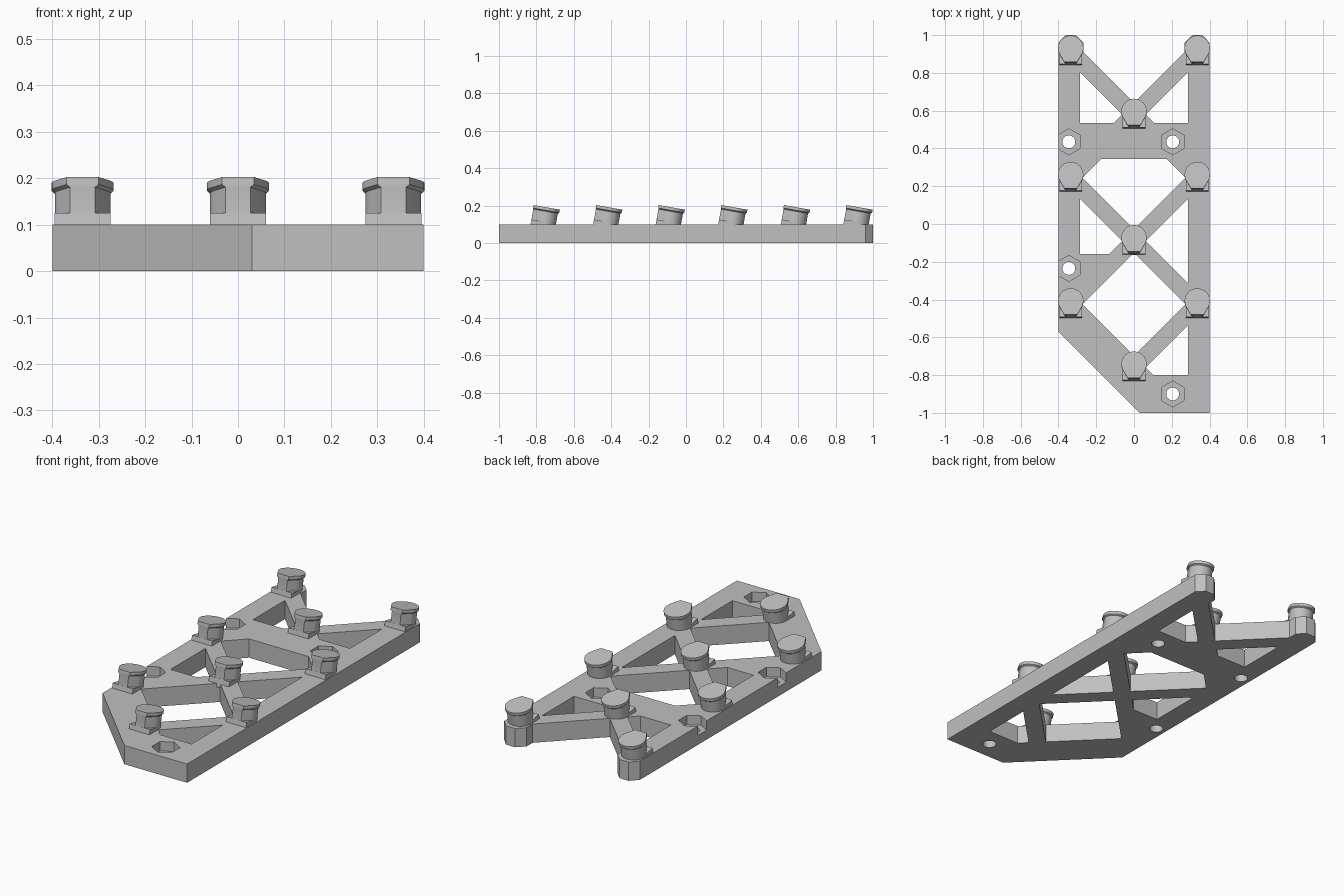
import bpy, bmesh, math
from mathutils import Matrix

cube = bpy.data.objects.get("Cube")
if cube:
    bpy.data.objects.remove(cube, do_unlink=True)

grey = bpy.data.materials.new("mid_grey")
grey.use_nodes = True
GREY = (0.53, 0.53, 0.53, 1)
grey.diffuse_color = GREY
grey.node_tree.nodes["Principled BSDF"].inputs["Base Color"].default_value = GREY

T = 0.1          # plate thickness
STEP = 0.3345    # spacing of peg rows
TILT = math.radians(-10)


def loft(bm, sections):
    """Capped solid through a list of (outline, height) sections."""
    rings = [[bm.verts.new((x, y, z)) for x, y in pts] for pts, z in sections]
    n = len(rings[0])
    for a, b in zip(rings, rings[1:]):
        for i in range(n):
            j = (i + 1) % n
            bm.faces.new((a[i], a[j], b[j], b[i]))
    bm.faces.new(rings[0][::-1])
    bm.faces.new(rings[-1])


def make(name, solids):
    bm = bmesh.new()
    for sections in solids:
        loft(bm, sections)
    bmesh.ops.recalc_face_normals(bm, faces=bm.faces)
    mesh = bpy.data.meshes.new(name)
    bm.to_mesh(mesh)
    bm.free()
    mesh.materials.append(grey)
    ob = bpy.data.objects.new(name, mesh)
    bpy.context.collection.objects.link(ob)
    return ob


def mirror(pts):
    return [(-x, y) for x, y in reversed(pts)]


def ngon(cx, cy, r, n, start=0.0):
    return [(cx + r * math.cos(start + math.tau * i / n),
             cy + r * math.sin(start + math.tau * i / n)) for i in range(n)]


# Plate outline, with chamfered arm ends and one cut-off corner
arm = [(0.4, 0.96), (0.362, 1), (0.308, 1), (0.268, 0.96), (0.268, 0.91)]
outline = [(0.03, -1), (0.4, -1)] + arm + [(0, 0.642)] + mirror(arm) + [(-0.4, -0.57)]
plate = make("truss_plate", [[(outline, 0), (outline, T)]])

# Openings between the rails and the crossing struts
upper_side = [(0.286, 0.804), (0.062, 0.58), (0.107, 0.535), (0.286, 0.535)]
openings = [
    upper_side,
    mirror(upper_side),
    [(-0.175, 0.343), (0.175, 0.343), (0.273, 0.245), (0, -0.028), (-0.273, 0.245)],
    [(-0.286, 0.134), (-0.062, -0.09), (-0.132, -0.16), (-0.286, -0.16)],
    [(0.286, 0.134), (0.062, -0.09), (0.286, -0.314)],
    [(0, -0.152), (0.273, -0.425), (0, -0.698), (-0.273, -0.425)],
    [(0.286, -0.536), (0.062, -0.76), (0.102, -0.8), (0.286, -0.8)],
]
holes = [(-0.345, 0.435), (0.205, 0.435), (-0.345, -0.235), (0.205, -0.9)]
openings += [ngon(x, y, 0.034, 32) for x, y in holes]
nuts = [ngon(x, y, 0.069, 6, math.pi / 2) for x, y in holes]

cutters = [
    make("opening_cutter", [[(p, -0.1), (p, 0.2)] for p in openings]),
    make("nut_pocket_cutter", [[(p, T / 2), (p, 0.2)] for p in nuts]),
]
for cutter in cutters:
    cutter.hide_render = True
    mod = plate.modifiers.new("cut", 'BOOLEAN')
    mod.operation = 'DIFFERENCE'
    mod.solver = 'EXACT'
    mod.object = cutter
bpy.context.view_layer.update()
cut_mesh = bpy.data.meshes.new_from_object(
    plate.evaluated_get(bpy.context.evaluated_depsgraph_get()))
plate.modifiers.clear()
plate.data = cut_mesh
for cutter in cutters:
    bpy.data.objects.remove(cutter, do_unlink=True)


def peg_outline(r, front):
    """Round at the back, tapering along tangents to a flat front."""
    a0, a1, n = -math.pi / 6, math.pi * 7 / 6, 28
    pts = [(r * math.cos(a0 + (a1 - a0) * i / n),
            r * math.sin(a0 + (a1 - a0) * i / n)) for i in range(n + 1)]
    w = (r - front / 2) / math.cos(math.pi / 6)
    return pts + [(-w, -front), (w, -front)]


# Pegs: square foot, tapered stem and overhanging cap, all leaning back
stem = peg_outline(0.06, 0.073)
cap = peg_outline(0.067, 0.075)
foot = [(-0.06, -0.0735), (0.06, -0.0735), (0.06, 0), (-0.06, 0)]
peg = make("peg", [
    [(foot, -0.03), (foot, 0.013)],
    [(stem, -0.03), (stem, 0.069), (cap, 0.075), (cap, 0.091)],
])
peg_mesh = peg.data
bpy.data.objects.remove(peg)

pegs = []
for row in range(6):
    for x in ((-0.335, 0.335) if row % 2 == 0 else (0,)):
        ob = bpy.data.objects.new(f"peg_{len(pegs) + 1}", peg_mesh)
        ob.matrix_world = (Matrix.Translation((x, 0.916 - row * STEP, T))
                           @ Matrix.Rotation(TILT, 4, 'X'))
        bpy.context.collection.objects.link(ob)
        pegs.append(ob)

bpy.ops.object.select_all(action='DESELECT')
for ob in (plate, pegs[0]):
    ob.select_set(True)
bpy.context.view_layer.objects.active = plate
bpy.ops.object.shade_smooth_by_angle(angle=math.radians(25))
